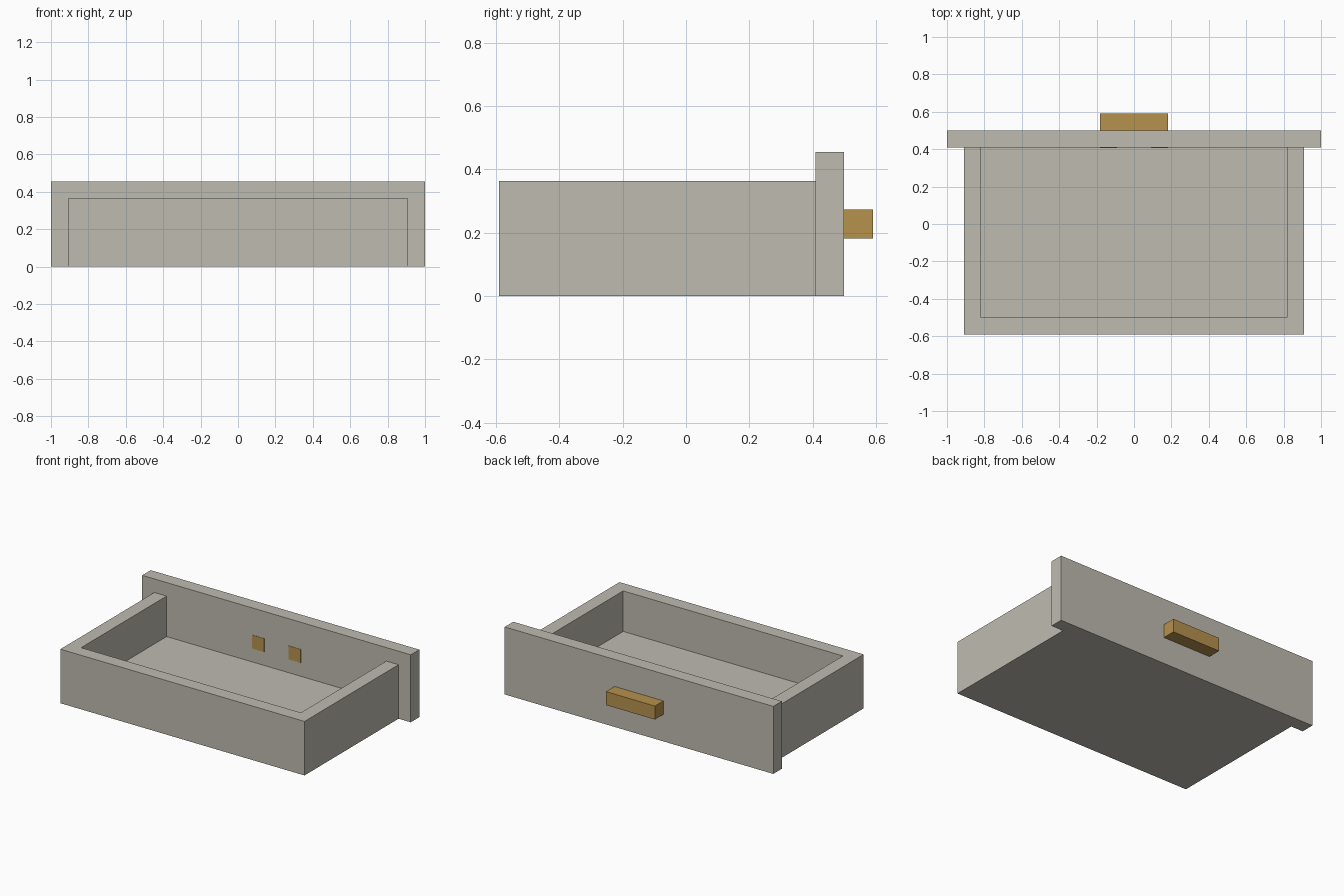
import bpy
import bmesh

cube = bpy.data.objects.get("Cube")
if cube:
    bpy.data.objects.remove(cube, do_unlink=True)

U = 1 / 11  # board thickness; every size is a multiple of it


def make_material(name, rgb):
    mat = bpy.data.materials.new(name)
    mat.use_nodes = True
    mat.diffuse_color = (*rgb, 1)
    bsdf = next(n for n in mat.node_tree.nodes if n.type == 'BSDF_PRINCIPLED')
    bsdf.inputs["Base Color"].default_value = (*rgb, 1)
    bsdf.inputs["Roughness"].default_value = 0.8
    return mat


grey = make_material("warm grey paint", (0.515, 0.497, 0.434))
ochre = make_material("ochre wood", (0.468, 0.287, 0.076))


def prism(name, outline, z0, z1, mat):
    """Extrude a flat xy outline from z0 up to z1."""
    bm = bmesh.new()
    face = bm.faces.new([bm.verts.new((x, y, z0)) for x, y in outline])
    top = bmesh.ops.extrude_face_region(bm, geom=[face])["geom"]
    verts = [v for v in top if isinstance(v, bmesh.types.BMVert)]
    bmesh.ops.translate(bm, verts=verts, vec=(0, 0, z1 - z0))
    bmesh.ops.recalc_face_normals(bm, faces=bm.faces)
    mesh = bpy.data.meshes.new(name)
    bm.to_mesh(mesh)
    bm.free()
    mesh.materials.append(mat)
    obj = bpy.data.objects.new(name, mesh)
    bpy.context.collection.objects.link(obj)
    return obj


def box(name, x0, x1, y0, y1, z0, z1, mat):
    return prism(name, [(x0, y0), (x1, y0), (x1, y1), (x0, y1)], z0, z1, mat)


# Key depths: far wall, inside of the fascia, outside of the fascia
far, inner, outer = -6.5 * U, 4.5 * U, 5.5 * U

# U-shaped wall around three sides
w, t = 10 * U, 9 * U
prism("drawer_walls",
      [(-w, far), (w, far), (w, inner), (t, inner), (t, far + U),
       (-t, far + U), (-t, inner), (-w, inner)], 0, 4 * U, grey)

# Floor between the walls
box("drawer_floor", -t, t, far + U, inner, 0, U, grey)

# Overhanging fascia board
box("drawer_fascia", -1, 1, inner, outer, 0, 5 * U, grey)

# Handle bar
box("handle", -2 * U, 2 * U, outer, outer + U, 2 * U, 3 * U, ochre)

# Peg ends of the handle showing on the inside of the fascia
for side, x in (("right", -2 * U), ("left", U)):
    box("handle_peg_" + side, x, x + U, inner - 0.002, inner + 0.002,
        2 * U, 3 * U, ochre)
